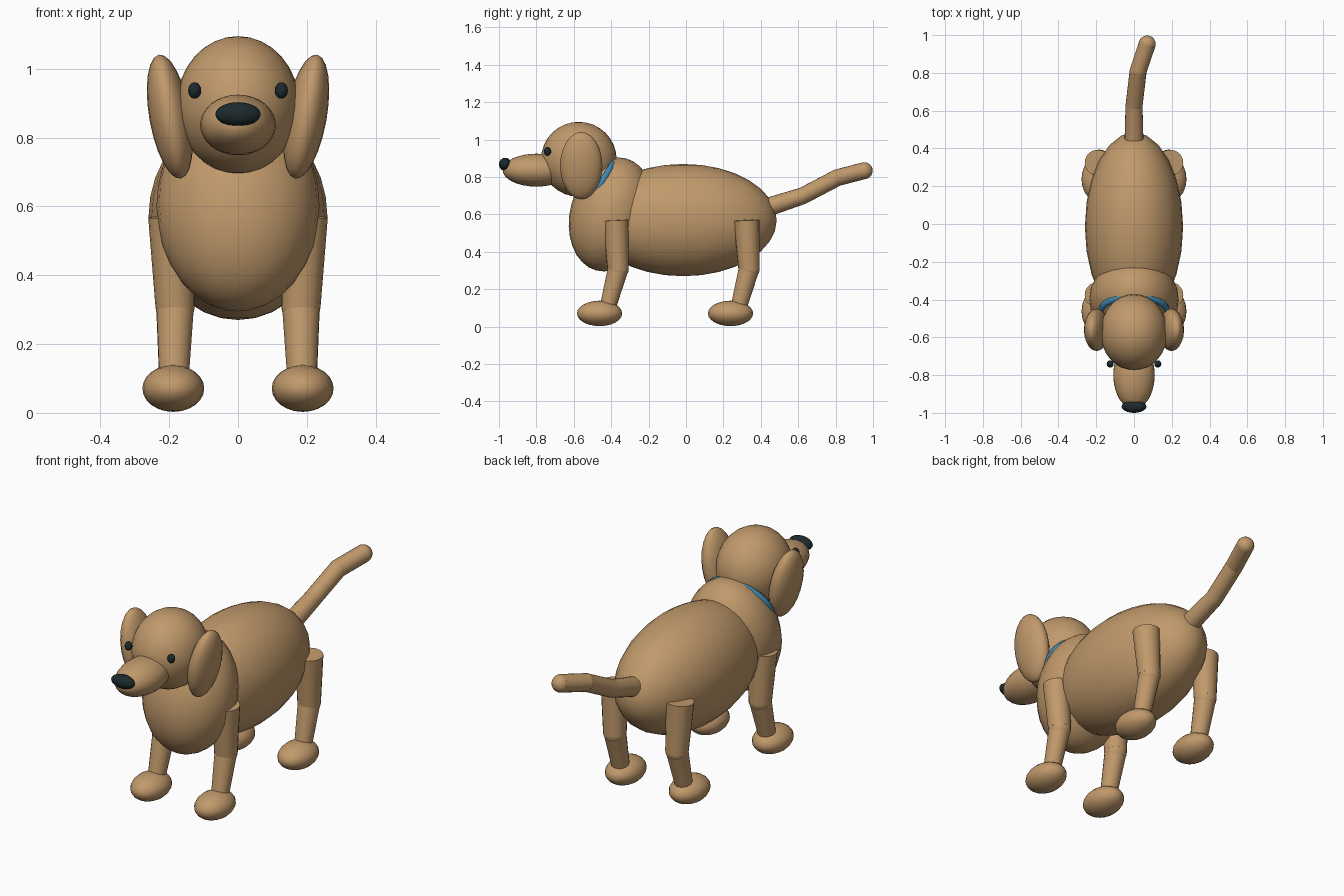
import bpy
from math import radians
from mathutils import Vector

if "Cube" in bpy.data.objects:
    bpy.data.objects.remove(bpy.data.objects["Cube"])


def material(name, color):
    m = bpy.data.materials.new(name)
    m.use_nodes = True
    m.diffuse_color = (*color, 1)
    m.node_tree.nodes["Principled BSDF"].inputs["Base Color"].default_value = (*color, 1)
    return m


TAN = material("tan fur", (0.53, 0.32, 0.147))
DARK = material("dark nose", (0.012, 0.022, 0.026))
BLUE = material("blue collar", (0.05, 0.25, 0.44))


def finish(name, mat):
    obj = bpy.context.object
    obj.name = name
    obj.data.materials.append(mat)
    bpy.ops.object.shade_smooth_by_angle(angle=radians(40))
    return obj


def ellipsoid(name, center, radii, mat=TAN, tilt=(0, 0, 0), segments=24, rings=16):
    bpy.ops.mesh.primitive_uv_sphere_add(
        segments=segments, ring_count=rings, radius=1, location=center,
        rotation=[radians(a) for a in tilt])
    bpy.context.object.scale = radii
    return finish(name, mat)


def limb(name, a, b, ra, rb):
    a, b = Vector(a), Vector(b)
    bpy.ops.mesh.primitive_cone_add(
        vertices=20, radius1=ra, radius2=rb, depth=(b - a).length,
        location=(a + b) / 2, rotation=(b - a).to_track_quat("Z", "Y").to_euler())
    return finish(name, TAN)


# Torso
ellipsoid("body", (0, -0.015, 0.57), (0.26, 0.5, 0.3))
ellipsoid("chest", (0, -0.4, 0.6), (0.237, 0.22, 0.31), tilt=(-15, 0, 0))

# Collar around the neck
bpy.ops.mesh.primitive_torus_add(
    major_radius=0.172, minor_radius=0.018, major_segments=32, minor_segments=10,
    location=(0, -0.461, 0.755), rotation=(radians(58.5), 0, 0))
bpy.context.object.scale = (1, 0.88, 1)
finish("collar", BLUE)

# Head
ellipsoid("head", (0, -0.573, 0.895), (0.178, 0.202, 0.2), segments=32)
ellipsoid("muzzle", (0, -0.8, 0.837), (0.11, 0.18, 0.088))
ellipsoid("nose", (0, -0.967, 0.868), (0.066, 0.033, 0.035), DARK, segments=20, rings=12)

for side, label in ((1, "left"), (-1, "right")):
    ellipsoid(label + "_eye", (side * 0.126, -0.741, 0.937), (0.019, 0.019, 0.024),
              DARK, segments=16, rings=10)
    ellipsoid(label + "_ear", (side * 0.198, -0.56, 0.861), (0.06, 0.113, 0.183),
              tilt=(0, side * 10, 0), segments=20, rings=12)

    # Legs, the same shape front and back
    for y, end in ((-0.7, "front"), (0, "back")):
        part = f"{end}_{label}_"
        hip = (side * 0.192, y + 0.324, 0.57)
        knee = (side * 0.183, y + 0.337, 0.31)
        ankle = (side * 0.186, y + 0.285, 0.115)
        limb(part + "upper_leg", hip, knee, 0.069, 0.057)
        ellipsoid(part + "knee", knee, (0.057, 0.057, 0.057), segments=20, rings=12)
        limb(part + "lower_leg", knee, ankle, 0.055, 0.044)
        ellipsoid(part + "paw", (side * 0.188, y + 0.238, 0.071), (0.09, 0.121, 0.068),
                  segments=20, rings=12)

# Tail, bent in three pieces
tail = [((0, 0.44, 0.64), 0.05), ((0, 0.625, 0.7), 0.045),
        ((0.022, 0.81, 0.797), 0.045), ((0.07, 0.953, 0.834), 0.045)]
for i, ((a, ra), (b, rb)) in enumerate(zip(tail, tail[1:]), 1):
    limb(f"tail_piece_{i}", a, b, ra, rb)
    ellipsoid(f"tail_joint_{i}", b, (rb, rb, rb), segments=20, rings=12)
